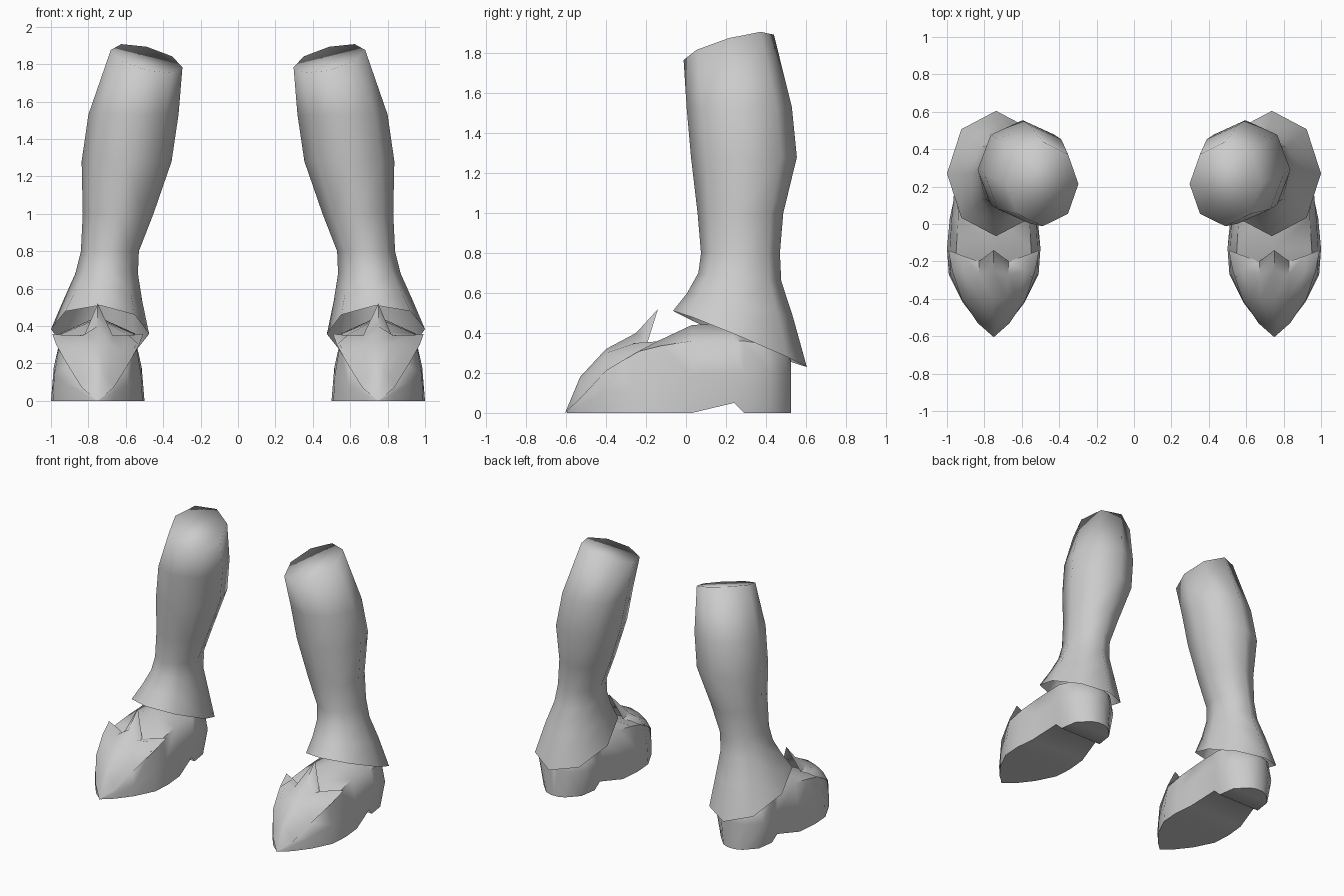
import bpy, bmesh, math

if "Cube" in bpy.data.objects:
    bpy.data.objects.remove(bpy.data.objects["Cube"])

mat = bpy.data.materials.new("light grey")
mat.diffuse_color = (0.6, 0.6, 0.6, 1)
mat.use_nodes = True
mat.node_tree.nodes["Principled BSDF"].inputs["Base Color"].default_value = mat.diffuse_color
CX = 0.75  # centre line of each foot


def make(name, verts, faces, side, angle=None):
    """Build a mesh; side -1 gives the mirrored twin."""
    me = bpy.data.meshes.new(name)
    me.from_pydata([(side * x, y, z) for x, y, z in verts], [], faces)
    bm = bmesh.new()
    bm.from_mesh(me)
    bmesh.ops.remove_doubles(bm, verts=bm.verts, dist=0.0005)
    if side < 0:
        bmesh.ops.reverse_faces(bm, faces=bm.faces)
    bm.to_mesh(me)
    bm.free()
    me.materials.append(mat)
    ob = bpy.data.objects.new(name, me)
    bpy.context.collection.objects.link(ob)
    bpy.context.view_layer.objects.active = ob
    ob.select_set(True)
    if angle:
        bpy.ops.object.shade_smooth_by_angle(angle=math.radians(angle))
    else:
        bpy.ops.object.shade_smooth()
    ob.select_set(False)


def grid(rows, cols, closed=False):
    n = cols if closed else cols - 1
    return [(r * cols + c, r * cols + (c + 1) % cols,
             (r + 1) * cols + (c + 1) % cols, (r + 1) * cols + c)
            for r in range(rows - 1) for c in range(n)]


# Leg: octagonal rings (z, x min, x max, y min, y max, slope in x, slope in y)
RINGS = [
    (0.37, 0.475, 1.00, -0.065, 0.605, 0.05, -0.42),
    (0.54, 0.512, 0.93, 0.005, 0.535, 0.03, -0.22),
    (0.68, 0.535, 0.87, 0.062, 0.477, 0, -0.1),
    (0.80, 0.53, 0.84, 0.075, 0.47, 0, 0),
    (1.00, 0.452, 0.83, 0.058, 0.487, 0, 0),
    (1.28, 0.355, 0.836, 0.025, 0.555, 0, 0),
    (1.53, 0.318, 0.80, 0.003, 0.53, 0, 0),
    (1.83, 0.297, 0.68, -0.012, 0.44, 0.24, 0.28),
]


def leg(side):
    verts = []
    for z, x0, x1, y0, y1, sx, sy in RINGS:
        for k in range(8):
            a = math.tau * k / 8
            dx, dy = (x1 - x0) / 2 * math.cos(a), (y1 - y0) / 2 * math.sin(a)
            verts.append(((x0 + x1) / 2 + dx, (y0 + y1) / 2 + dy, z + sx * dx + sy * dy))
    n = len(RINGS)
    faces = grid(n, 8, True) + [tuple(range((n - 1) * 8, n * 8))]
    make("leg_with_cuff", verts, faces, side)


# Foot sections: y, sole z, sole half width, side (w, z), shoulder (w, z), top z
FOOT = [
    (-0.595, 0, 0.005, 0.005, 0.003, 0.004, 0.006, 0.008),
    (-0.53, 0, 0.08, 0.08, 0.04, 0.07, 0.075, 0.09),
    (-0.42, 0, 0.165, 0.165, 0.09, 0.15, 0.195, 0.22),
    (-0.27, 0, 0.24, 0.232, 0.14, 0.205, 0.30, 0.31),
    (-0.13, 0, 0.25, 0.235, 0.18, 0.20, 0.335, 0.365),
    (0.03, 0, 0.235, 0.225, 0.19, 0.19, 0.36, 0.44),
    (0.24, 0.05, 0.19, 0.205, 0.20, 0.20, 0.36, 0.45),
    (0.29, 0, 0.18, 0.215, 0.20, 0.20, 0.36, 0.43),
    (0.42, 0, 0.16, 0.20, 0.20, 0.17, 0.34, 0.38),
    (0.505, 0, 0.08, 0.10, 0.20, 0.08, 0.29, 0.31),
    (0.525, 0, 0.03, 0.03, 0.20, 0.03, 0.26, 0.27),
]


def foot(side):
    verts = []
    for y, zb, wb, wm, zm, ws, zs, zt in FOOT:
        half = [(wb, zb), (wm, zm), (ws, zs)]
        ring = [(0, zb)] + half + [(0, zt)] + [(-w, z) for w, z in reversed(half)]
        verts += [(CX + w, y, z) for w, z in ring]
    n = len(FOOT)
    # section winding runs counter-clockwise seen from the front
    faces = [f[::-1] for f in grid(n, 8, True)]
    faces += [tuple(range(8)), tuple(range((n - 1) * 8, n * 8))[::-1]]
    make("foot", verts, faces, side, 60)


# Toe cap half rows, centre ridge to lower edge: (w, y, z)
CAP = [
    [(0, -0.605, 0)] * 4,
    [(0, -0.53, 0.18), (0.03, -0.53, 0.16), (0.06, -0.53, 0.12), (0.085, -0.53, 0.07)],
    [(0, -0.40, 0.32), (0.07, -0.40, 0.30), (0.13, -0.40, 0.265), (0.172, -0.40, 0.21)],
    [(0, -0.25, 0.40), (0.08, -0.27, 0.35), (0.165, -0.25, 0.35), (0.222, -0.25, 0.30)],
    [(0, -0.14, 0.52), (0.08, -0.20, 0.33), (0.165, -0.17, 0.35), (0.243, -0.14, 0.358)],
]


def toe_cap(side):
    verts = []
    for row in CAP:
        full = [(-w, y, z) for w, y, z in reversed(row[1:])] + row
        verts += [(CX + w, y, z) for w, y, z in full]
    make("toe_cap", verts, grid(len(CAP), 7), side, 60)


for s in (1, -1):
    leg(s)
    foot(s)
    toe_cap(s)
